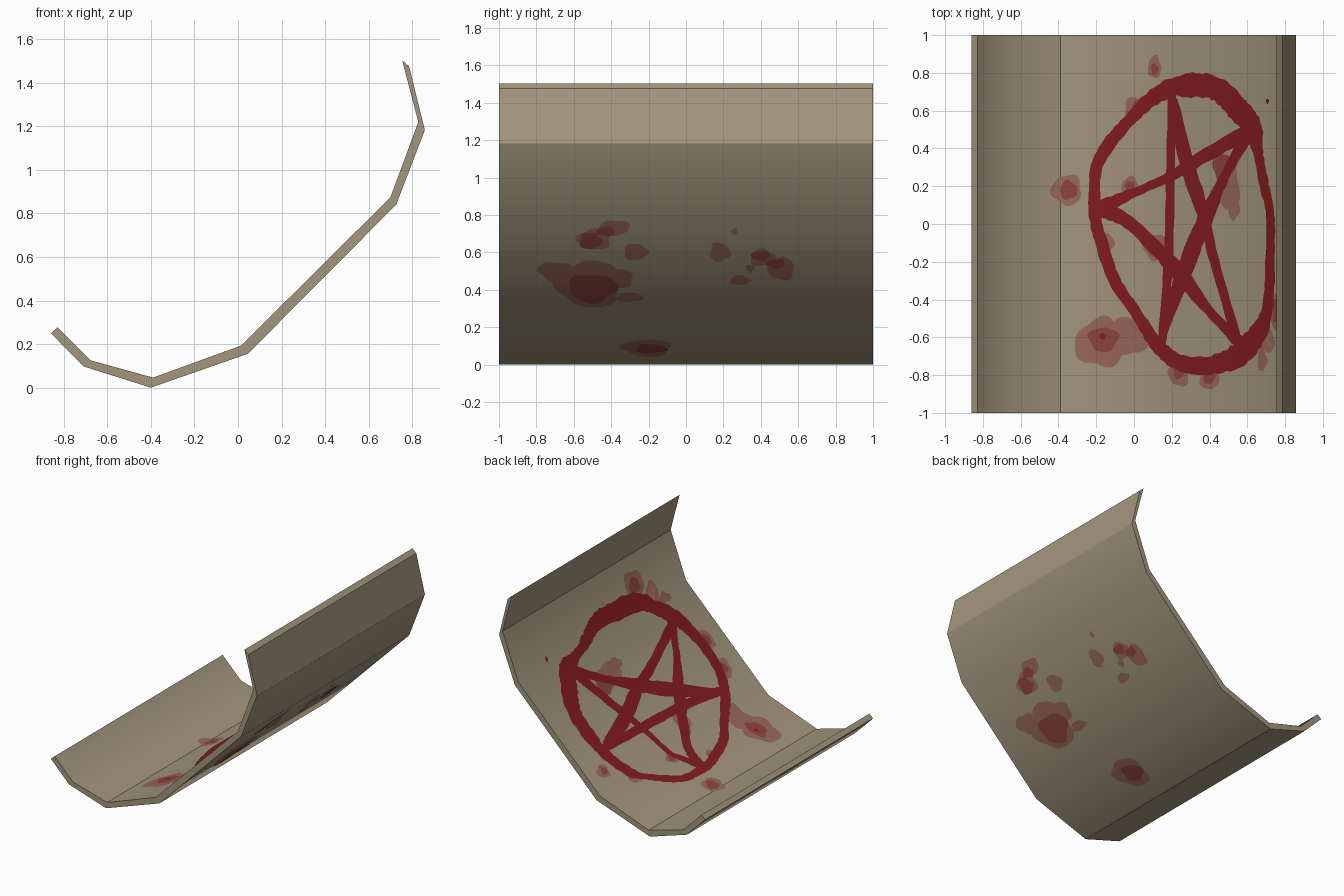
import bpy, bmesh, math, random
from mathutils import Vector

if "Cube" in bpy.data.objects:
    bpy.data.objects.remove(bpy.data.objects["Cube"])

random.seed(4)

# Folded cross-section: upper (inside) and lower (outside) lines, x and z
INSIDE = [(-.828, .277), (-.676, .125), (-.39, .046), (.014, .193), (.70, .874), (.828, 1.22), (.754, 1.503)]
OUTSIDE = [(-.86, .25), (-.708, .097), (-.40, .0), (.046, .156), (.727, .841), (.858, 1.183), (.786, 1.475)]
SMOOTH_LIMIT = 32


def material(name, srgb):
    m = bpy.data.materials.new(name)
    m.diffuse_color = [((c + .055) / 1.055) ** 2.4 for c in srgb] + [1]
    m.use_nodes = True
    m.node_tree.nodes["Principled BSDF"].inputs["Base Color"].default_value = m.diffuse_color
    return m


PANEL = material("drab_tan", (.64, .59, .49))
DARK = material("dark_red_paint", (.52, .11, .12))
MID = material("red_stain", (.56, .27, .24))
LIGHT = material("faint_red_stain", (.60, .41, .35))


def make_object(name, bm, mat):
    mesh = bpy.data.meshes.new(name)
    bm.to_mesh(mesh)
    bm.free()
    mesh.materials.append(mat)
    for p in mesh.polygons:
        p.use_smooth = True
    ob = bpy.data.objects.new(name, mesh)
    bpy.context.collection.objects.link(ob)
    return ob


# Bent panel: one strip of quads per fold, extruded along y
bm = bmesh.new()
rings = []
for y in (-1, 1):
    rings.append([(bm.verts.new((a[0], y, a[1])), bm.verts.new((b[0], y, b[1])))
                  for a, b in zip(INSIDE, OUTSIDE)])
f, b = rings
for i in range(len(INSIDE) - 1):
    bm.faces.new((f[i][0], f[i + 1][0], b[i + 1][0], b[i][0]))
    bm.faces.new((f[i][1], b[i][1], b[i + 1][1], f[i + 1][1]))
    for r in rings:
        bm.faces.new((r[i][0], r[i][1], r[i + 1][1], r[i + 1][0]))
for i in (0, -1):
    bm.faces.new((f[i][0], b[i][0], b[i][1], f[i][1]))
bmesh.ops.recalc_face_normals(bm, faces=bm.faces)
panel = make_object("bent_panel", bm, PANEL)
panel.data.set_sharp_from_angle(angle=math.radians(SMOOTH_LIMIT))


def surface(line, x):
    """Height and smooth normal of the folded surface at x."""
    ang = [math.degrees(math.atan2(q[1] - p[1], q[0] - p[0])) for p, q in zip(line, line[1:])]
    i = 0
    while i < 4 and x >= line[i + 1][0] - 1e-5:
        i += 1

    def blend(j):
        ok = 0 <= j < len(ang) and abs(ang[i] - ang[j]) < SMOOTH_LIMIT
        return (ang[i] + ang[j]) / 2 if ok else ang[i]

    (x0, z0), (x1, z1) = line[i], line[i + 1]
    t = (x - x0) / (x1 - x0)
    a = math.radians(blend(i - 1) * (1 - t) + blend(i + 1) * t)
    return z0 + (z1 - z0) * t, Vector((-math.sin(a), 0, math.cos(a)))


def lay_on(name, bm, mat, line, lift):
    """Cut flat paint at the folds and lay it on the panel."""
    for x, _ in line[1:5]:
        bmesh.ops.bisect_plane(bm, geom=bm.verts[:] + bm.edges[:] + bm.faces[:],
                               plane_co=(x, 0, 0), plane_no=(1, 0, 0))
    side = 1 if line is INSIDE else -1
    for fc in bm.faces:
        fc.normal_update()
        if fc.normal.z * side < 0:
            fc.normal_flip()
    normals = []
    for v in bm.verts:
        z, n = surface(line, v.co.x)
        n = n * side
        v.co = Vector((v.co.x, v.co.y, z)) + n * lift
        normals.append(n)
    ob = make_object(name, bm, mat)
    ob.data.normals_split_custom_set_from_vertices(normals)


def stroke(bm, pts, closed=False, steps=8):
    """Ragged brush stroke through (x, y, width) points."""
    pts = [Vector(p) for p in pts]
    n = len(pts)
    path = []
    for i in range(n if closed else n - 1):
        p = [pts[j % n] if closed else pts[max(0, min(n - 1, j))] for j in range(i - 1, i + 3)]
        for k in range(steps):
            t = k / steps
            path.append(.5 * (2 * p[1] + (p[2] - p[0]) * t + (2 * p[0] - 5 * p[1] + 4 * p[2] - p[3]) * t * t
                              + (3 * p[1] - p[0] - 3 * p[2] + p[3]) * t ** 3))
    if not closed:
        path.append(pts[-1])
    m = len(path)
    edges = []
    for i, c in enumerate(path):
        d = path[(i + 1) % m] - path[i - 1] if closed else path[min(i + 1, m - 1)] - path[max(i - 1, 0)]
        side = Vector((-d.y, d.x, 0)).normalized() * c.z / 2
        c = Vector((c.x, c.y, 0))
        edges.append([bm.verts.new(c + side * s * random.uniform(.9, 1.1)) for s in (1, -1)])
    for i in range(m if closed else m - 1):
        (a, b), (c, d) = edges[i], edges[(i + 1) % m]
        bm.faces.new((a, b, d, c))


def blots(blobs):
    """Irregular round blots from (x, y, x radius, y radius)."""
    bm = bmesh.new()
    for x, y, rx, ry in blobs:
        ph = [random.uniform(0, 6.28) for _ in range(2)]
        mid = bm.verts.new((x, y, 0))
        rim = []
        for k in range(28):
            a = k * math.tau / 28
            r = 1 + .1 * math.sin(3 * a + ph[0]) + .06 * math.sin(5 * a + ph[1])
            rim.append(bm.verts.new((x + rx * r * math.cos(a), y + ry * r * math.sin(a), 0)))
        for k in range(28):
            bm.faces.new((mid, rim[k], rim[(k + 1) % 28]))
    return bm


# Painted ring
bm = bmesh.new()
stroke(bm, [(.33, .735, .13), (.45, .71, .12), (.55, .61, .12), (.625, .52, .11), (.66, .38, .055),
            (.695, .2, .05), (.725, .05, .045), (.725, -.2, .05), (.71, -.45, .06), (.65, -.59, .1),
            (.56, -.69, .12), (.42, -.745, .1), (.25, -.735, .085), (.13, -.645, .075), (.02, -.48, .06),
            (-.1, -.3, .065), (-.17, -.1, .065), (-.205, .06, .065), (-.2, .28, .06), (-.14, .41, .07),
            (-.03, .54, .065), (.085, .655, .08), (.2, .72, .1)], closed=True)
lay_on("painted_ring", bm, DARK, INSIDE, .005)

# Painted five-pointed star, one brush stroke per line
bm = bmesh.new()
for line in ([(-.18, .08, .09), (.0, .165, .05), (.19, .25, .05), (.37, .355, .07), (.62, .5, .07)],
             [(-.18, .08, .09), (-.03, .01, .07), (.18, -.19, .08), (.26, -.28, .09), (.42, -.48, .05), (.57, -.63, .07)],
             [(.205, .68, .045), (.195, .25, .045), (.185, -.2, .05), (.15, -.63, .045)],
             [(.21, .66, .05), (.28, .33, .08), (.37, .05, .065), (.43, -.2, .05), (.55, -.62, .05)],
             [(.62, .5, .08), (.5, .28, .05), (.38, .03, .08), (.27, -.25, .085), (.15, -.6, .04)]):
    stroke(bm, line)
lay_on("painted_star", bm, DARK, INSIDE, .005)

# Stains on the inside, around the ring
lay_on("inside_faint_stains", blots([
    (-.355, .18, .08, .08), (.11, .83, .035, .06), (-.18, -.63, .13, .13), (-.04, -.6, .11, .1), (.5, .2, .06, .13),
    (-.02, .2, .045, .05), (.11, -.12, .06, .07), (.24, -.79, .055, .07), (.4, -.81, .05, .07), (.68, -.72, .025, .06),
    (.0, .61, .05, .06), (.53, .08, .03, .06), (-.14, -.1, .035, .05), (.7, -.62, .05, .06), (.755, -.46, .04, .1)]),
    LIGHT, INSIDE, .002)
lay_on("inside_red_stains", blots([
    (-.345, .18, .045, .05), (.11, .82, .02, .03), (-.16, -.61, .08, .065), (.47, .3, .05, .08), (-.02, .2, .025, .03),
    (.12, -.13, .035, .04), (.24, -.78, .03, .04), (.4, -.8, .03, .05), (.02, .61, .03, .04), (.755, -.46, .02, .06)]),
    MID, INSIDE, .0035)
lay_on("inside_paint_drops", blots([(-.165, -.595, .016, .016), (.711, .65, .007, .013)]), DARK, INSIDE, .005)

# Stains soaked through to the outside
lay_on("outside_faint_stains", blots([
    (.32, -.52, .125, .17), (.39, -.7, .05, .09), (.35, -.37, .05, .09), (.25, -.3, .025, .07), (.56, -.49, .055, .09),
    (.62, -.38, .04, .08), (.49, -.27, .045, .065), (.49, .18, .05, .055), (.34, .29, .025, .055), (.46, .41, .045, .07),
    (.40, .51, .06, .07), (.6, .26, .017, .017), (.405, .345, .02, .025), (-.14, -.21, .13, .13)]),
    LIGHT, OUTSIDE, .002)
lay_on("outside_red_stains", blots([
    (.3, -.5, .075, .13), (.55, -.51, .045, .06), (.6, -.43, .025, .05), (.47, .4, .025, .05), (.43, .48, .025, .05),
    (-.15, -.19, .07, .085)]), MID, OUTSIDE, .0035)
